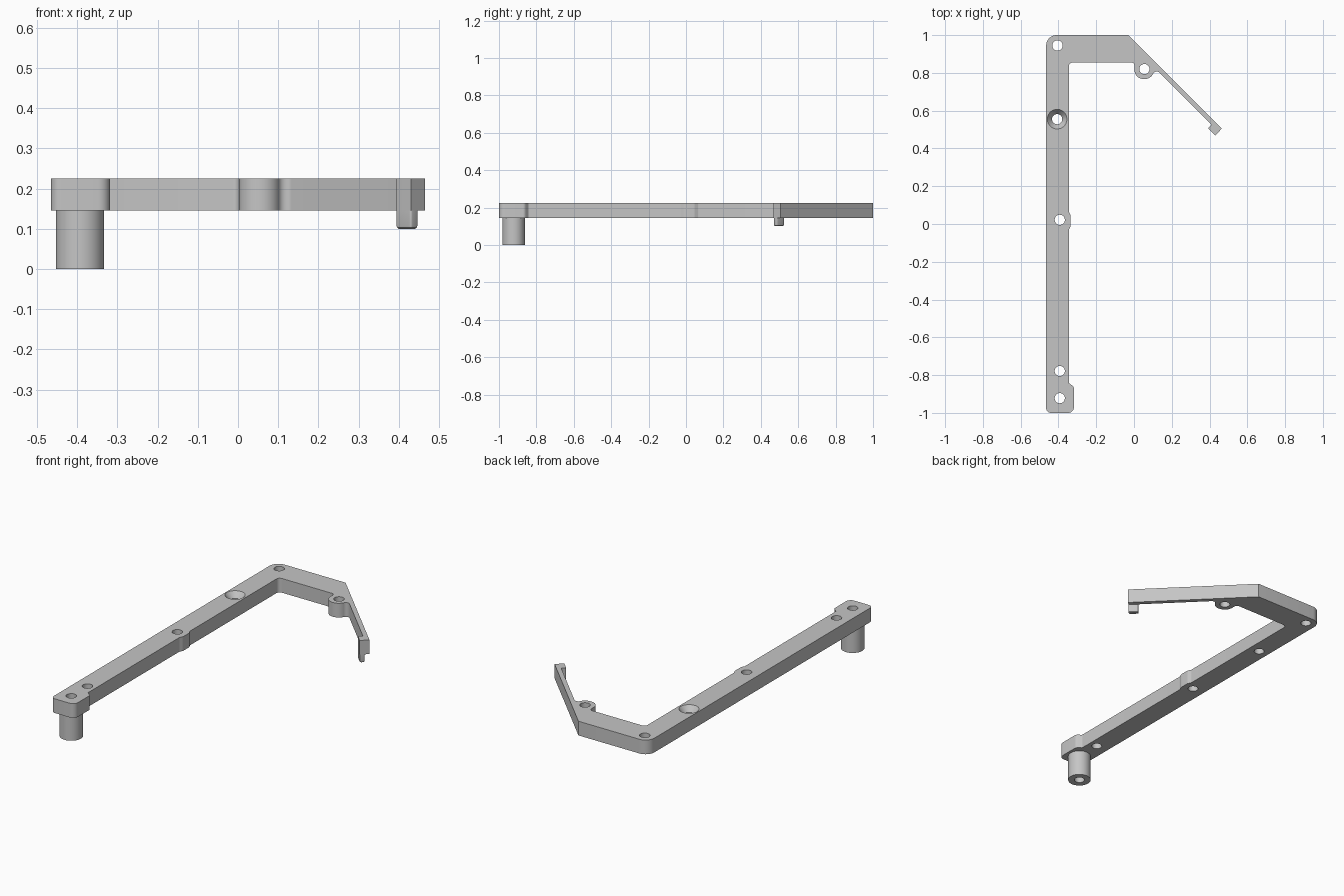
import bpy, bmesh, math
from mathutils import Vector

if "Cube" in bpy.data.objects:
    bpy.data.objects.remove(bpy.data.objects["Cube"], do_unlink=True)

BOTTOM, TOP = 0.145, 0.225
HOLE = 0.027

grey = bpy.data.materials.new("plain grey")
grey.use_nodes = True
grey.diffuse_color = (0.56, 0.56, 0.56, 1)
grey.node_tree.nodes["Principled BSDF"].inputs["Base Color"].default_value = grey.diffuse_color


def circle(x, y, r, count=40):
    turns = [2 * math.pi * i / count for i in range(count)]
    return [Vector((x + r * math.cos(a), y + r * math.sin(a))) for a in turns]


def fillet(corners, steps=8):
    """Round every (x, y, radius) corner of a closed outline."""
    points = []
    for i, (x, y, r) in enumerate(corners):
        p = Vector((x, y))
        if r == 0:
            points.append(p)
            continue
        a = (Vector(corners[i - 1][:2]) - p).normalized()
        b = (Vector(corners[(i + 1) % len(corners)][:2]) - p).normalized()
        half = math.acos(max(-1, min(1, a.dot(b)))) / 2
        centre = p + (a + b).normalized() * r / math.sin(half)
        start = p + a * r / math.tan(half) - centre
        end = p + b * r / math.tan(half) - centre
        sweep = math.atan2(start.x * end.y - start.y * end.x, start.dot(end))
        for k in range(steps + 1):
            t = sweep * k / steps
            c, s = math.cos(t), math.sin(t)
            points.append(centre + Vector((start.x * c - start.y * s, start.x * s + start.y * c)))
    return points


def solid(name, walls):
    """Each wall is a list of (outline, z) rings from bottom to top; caps close the ends."""
    bm = bmesh.new()
    rings = [[[bm.verts.new((p.x, p.y, z)) for p in points] for points, z in wall] for wall in walls]
    for end in (0, -1):
        edges = []
        for wall in rings:
            ring = wall[end]
            edges += [bm.edges.new((ring[i - 1], ring[i])) for i in range(len(ring))]
        bmesh.ops.triangle_fill(bm, edges=edges, use_beauty=True, use_dissolve=False)
    for wall in rings:
        for low, high in zip(wall, wall[1:]):
            for i in range(len(low)):
                bm.faces.new((low[i - 1], low[i], high[i], high[i - 1]))
    bmesh.ops.recalc_face_normals(bm, faces=bm.faces)
    mesh = bpy.data.meshes.new(name)
    bm.to_mesh(mesh)
    bm.free()
    mesh.materials.append(grey)
    obj = bpy.data.objects.new(name, mesh)
    bpy.context.collection.objects.link(obj)
    bpy.ops.object.select_all(action='DESELECT')
    obj.select_set(True)
    bpy.context.view_layer.objects.active = obj
    bpy.ops.object.shade_smooth_by_angle(angle=math.radians(30))


def straight(points, z0, z1):
    return [(points, z0), (points, z1)]


# Bracket outline, counter-clockwise from the lower outer corner
outline = fillet([
    (-0.465, -1, 0.025), (-0.318, -1, 0.03),
    (-0.318, -0.862, 0.02), (-0.345, -0.842, 0.01),       # foot pad
    (-0.345, -0.03, 0.01), (-0.335, -0.01, 0.025),
    (-0.335, 0.045, 0.025), (-0.345, 0.065, 0.01),        # middle bump
    (-0.345, 0.855, 0.02), (0.002, 0.855, 0.015),         # inner corner
    (0.002, 0.767, 0.05), (0.087, 0.767, 0.05), (0.114, 0.821, 0.02),  # screw boss
    (0.41, 0.525, 0), (0.392, 0.507, 0.004),
    (0.43, 0.469, 0), (0.465, 0.505, 0),                  # thin arm tip
    (-0.03, 1, 0), (-0.465, 1, 0.055),
])

# Plate with plain screw holes and one countersunk hole
holes = [(-0.405, 0.945), (-0.393, 0.022), (-0.393, -0.778), (-0.393, -0.922), (0.055, 0.82)]
countersunk = circle(-0.407, 0.555, HOLE)
plate = [straight(outline, BOTTOM, TOP)]
plate += [straight(circle(x, y, HOLE), BOTTOM, TOP) for x, y in holes]
plate.append([(countersunk, BOTTOM), (countersunk, TOP - 0.032),
              (circle(-0.407, 0.555, 0.052), TOP)])
solid("bracket_plate", plate)

# Hollow foot post under the pad
solid("foot_post", [straight(circle(-0.393, -0.922, 0.06), 0, BOTTOM),
                    straight(circle(-0.393, -0.922, HOLE), 0, BOTTOM)])

# Hook hanging from the arm tip, with a chamfered lower end
def hook_ring(inset):
    a, b = 0.43, 0.469 + inset * 1.4
    return fillet([(a, b, 0.005), (0.448 - inset * 1.4, 0.487, 0.005),
                   (0.41, 0.525 - inset * 1.4, 0.005), (0.392 + inset * 1.4, 0.507, 0.005)], 4)


solid("arm_hook", [[(hook_ring(0.004), 0.1), (hook_ring(0.001), 0.103),
                    (hook_ring(0), 0.108), (hook_ring(0), BOTTOM)]])
